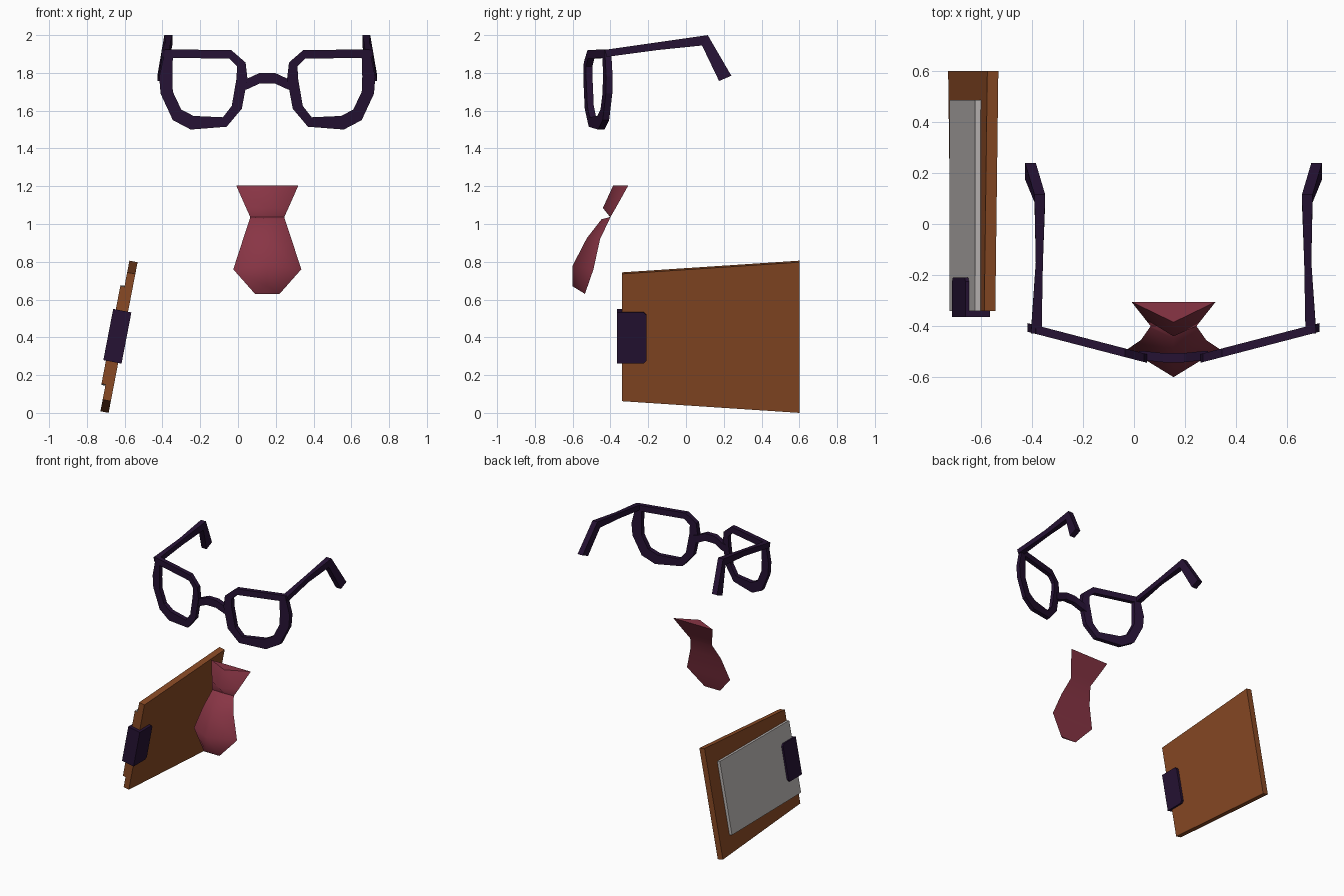
import bpy, bmesh, math
from mathutils import Vector

if "Cube" in bpy.data.objects:
    bpy.data.objects.remove(bpy.data.objects["Cube"], do_unlink=True)


def material(name, rgb):
    m = bpy.data.materials.new(name)
    m.use_nodes = True
    col = (*rgb, 1)
    m.diffuse_color = col
    bsdf = m.node_tree.nodes["Principled BSDF"]
    bsdf.inputs["Base Color"].default_value = col
    bsdf.inputs["Roughness"].default_value = 0.8
    return m


PURPLE = material("dark purple", (0.019, 0.006, 0.034))
WOOD = material("brown wood", (0.25, 0.068, 0.018))
PAPER = material("grey paper", (0.5, 0.47, 0.46))
RED = material("wine red", (0.25, 0.036, 0.06))
CX = 0.155  # symmetry plane of glasses and tie


def loft(name, rings, mat, closed=False, mirror=False, smooth=None):
    """Skin a list of equal-length rings; cap the ends unless closed."""
    ox = CX if mirror else 0
    bm = bmesh.new()
    vs = [[bm.verts.new((p[0] - ox, p[1], p[2])) for p in r] for r in rings]
    n, k = len(vs), len(vs[0])
    for i in range(n if closed else n - 1):
        a, b = vs[i], vs[(i + 1) % n]
        for j in range(k):
            bm.faces.new((a[j], a[(j + 1) % k], b[(j + 1) % k], b[j]))
    if not closed:
        bm.faces.new(vs[0])
        bm.faces.new(vs[-1])
    bmesh.ops.recalc_face_normals(bm, faces=bm.faces)
    me = bpy.data.meshes.new(name)
    bm.to_mesh(me)
    bm.free()
    me.materials.append(mat)
    ob = bpy.data.objects.new(name, me)
    ob.location.x = ox
    bpy.context.collection.objects.link(ob)
    if mirror:
        ob.modifiers.new("mirror", 'MIRROR').use_clip = True
    if smooth:
        bpy.ops.object.select_all(action='DESELECT')
        ob.select_set(True)
        bpy.context.view_layer.objects.active = ob
        bpy.ops.object.shade_smooth_by_angle(angle=math.radians(smooth))
    return ob


# --- Glasses: lens rims as matching outer and inner outlines (x, z)
outer = [(-0.385, 1.925), (-0.035, 1.92), (0.04, 1.855), (0.05, 1.77), (0.02, 1.61),
         (-0.06, 1.515), (-0.25, 1.50), (-0.345, 1.55), (-0.41, 1.69), (-0.417, 1.78)]
inner = [(-0.345, 1.88), (-0.045, 1.875), (-0.005, 1.835), (-0.008, 1.77), (-0.033, 1.625),
         (-0.08, 1.565), (-0.235, 1.572), (-0.30, 1.605), (-0.345, 1.70), (-0.348, 1.78)]


def rim_y(x):
    return -0.415 - 0.26 * (x + 0.38)


rings = []
for (xo, zo), (xi, zi) in zip(outer, inner):
    rings.append([(xo, rim_y(xo) - 0.017, zo), (xo, rim_y(xo) + 0.017, zo),
                  (xi, rim_y(xi) + 0.017, zi), (xi, rim_y(xi) - 0.017, zi)])
loft("lens_rims", rings, PURPLE, closed=True, mirror=True)

# Bridge: half arch, as x, y, z centre
half = [(0.02, -0.515, 1.735), (0.05, -0.517, 1.742), (0.115, -0.524, 1.772)]
path = half + [(2 * CX - x, y, z) for x, y, z in reversed(half)]
loft("bridge", [[(x, y - 0.018, z - 0.028), (x, y + 0.018, z - 0.028),
                 (x, y + 0.018, z + 0.028), (x, y - 0.018, z + 0.028)]
                for x, y, z in path], PURPLE)

# Temple arms: x centre, half width, upper (y, z), lower (y, z)
arm = [(-0.383, 0.021, (-0.43, 1.922), (-0.42, 1.885)),
       (-0.371, 0.014, (-0.15, 1.962), (-0.15, 1.921)),
       (-0.369, 0.021, (0.115, 2.0), (0.085, 1.945)),
       (-0.406, 0.021, (0.24, 1.785), (0.175, 1.757))]
loft("temple_arms", [[(x - w, *u), (x + w, *u), (x + w, *l), (x - w, *l)]
                     for x, w, u, l in arm], PURPLE, mirror=True)

# --- Necktie: side z, side y, half width, front ridge y, ridge z
tie = [(1.205, -0.305, 0.165, -0.385, 1.205),
       (1.085, -0.372, 0.112, -0.44, 1.085),
       (1.037, -0.40, 0.09, -0.402, 1.037),
       (1.025, -0.405, 0.093, -0.447, 1.025),
       (0.92, -0.455, 0.128, -0.525, 0.925),
       (0.76, -0.49, 0.18, -0.60, 0.78),
       (0.63, -0.535, 0.065, -0.60, 0.67)]
loft("necktie", [[(CX - w, y, z), (CX, yf, zf), (CX + w, y, z)]
                 for z, y, w, yf, zf in tie], RED, smooth=60)

# --- Clipboard: tilted frame with u up the board and n out of the paper side
A = math.radians(10.9)
U = Vector((math.sin(A), 0, math.cos(A)))
N = Vector((-math.cos(A), 0, math.sin(A)))
ORIGIN = Vector((-0.63, 0, 0.403))


def slab(name, outline, n0, n1, mat):
    """Extrude a (y, u) outline along n."""
    return loft(name, [[ORIGIN + U * u + N * n + Vector((0, y, 0)) for y, u in outline]
                       for n in (n0, n1)], mat)


slab("board", [(-0.34, -0.343), (0.6, -0.406), (0.6, 0.406), (-0.34, 0.343)],
     -0.022, 0.022, WOOD)
paper = slab("paper", [(-0.34, -0.262), (0.485, -0.268), (0.485, 0.27), (-0.34, 0.265)],
             0.022, 0.044, PAPER)
# front end of the paper stack is wood coloured
paper.data.materials.append(WOOD)
for f in paper.data.polygons:
    if f.normal.y < -0.9:
        f.material_index = 1
slab("clip", [(-0.365, -0.137), (-0.225, -0.137), (-0.21, -0.122),
              (-0.21, 0.124), (-0.225, 0.139), (-0.365, 0.139)], -0.04, 0.058, PURPLE)
